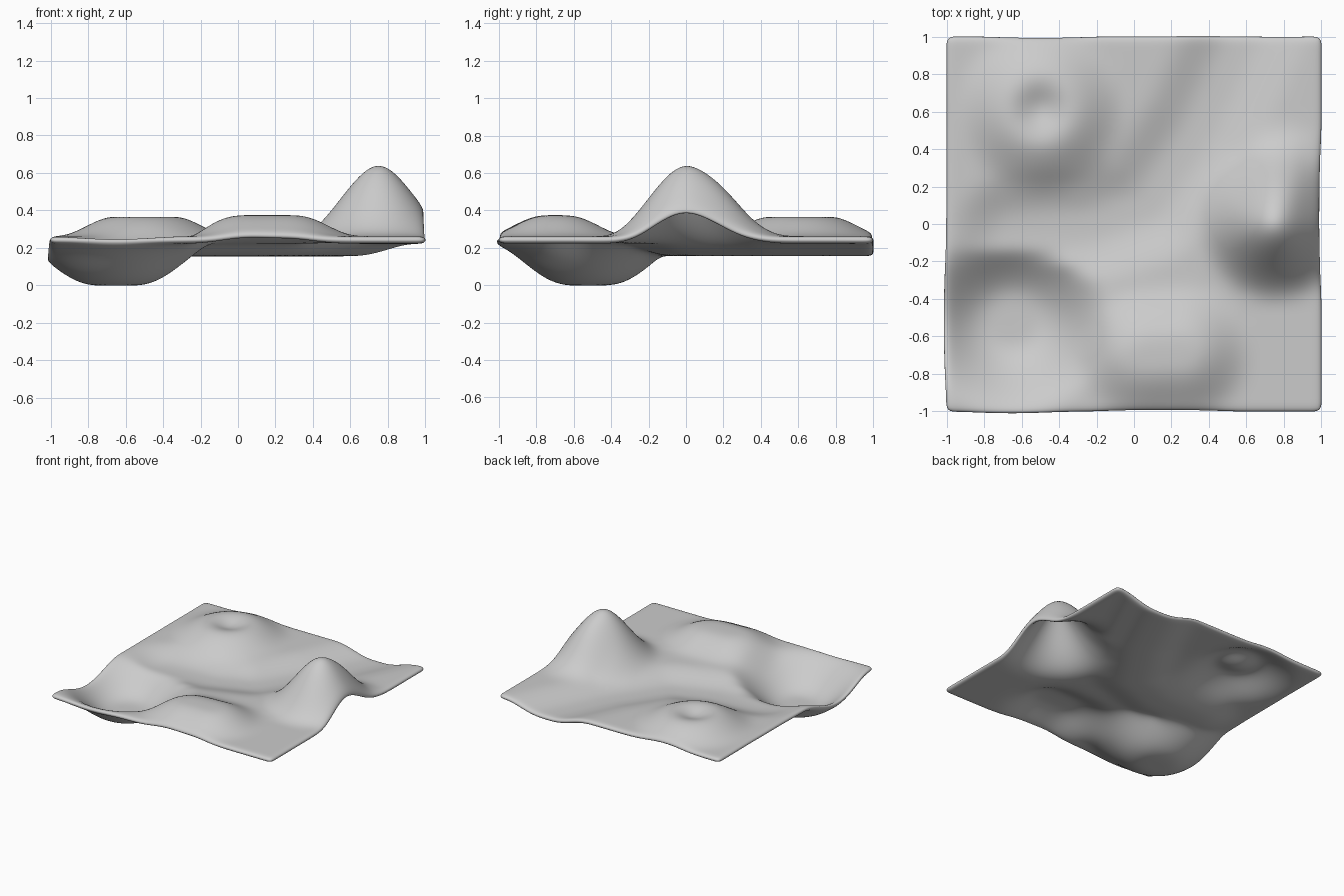
import bpy, bmesh
from math import hypot
from mathutils import Vector

if "Cube" in bpy.data.objects:
    bpy.data.objects.remove(bpy.data.objects["Cube"])

BASE, THICK, DIV = 0.262, 0.04, 28


def fall(d, inner, outer):
    """1 inside inner, smoothly down to 0 at outer."""
    t = min(max((outer - d) / (outer - inner), 0), 1)
    return t * t * (3 - 2 * t)


def seg_dist(p, a, b):
    a, b = Vector(a), Vector(b)
    t = min(max((p - a).dot(b - a) / (b - a).length_squared, 0), 1)
    return (p - a - (b - a) * t).length


VALLEY = [(0.63, 1.1), (0.35, 0.5), (0.08, 0.1), (-0.25, -0.02), (-0.65, -0.05)]


def height(x, y):
    p = Vector((x, y))
    # valley and the deep basin it runs into
    d = min(seg_dist(p, a, b) for a, b in zip(VALLEY, VALLEY[1:]))
    valley = 0.067 * fall(d, 0.06, 0.34)
    basin = 0.224 * fall(hypot((x + 0.65) / 1.05, y + 0.52), 0.12, 0.52)
    low = max(valley, basin)
    # peak with a small shoulder on its north side
    peak = 0.405 * fall(hypot(x - 0.75, y), -0.02, 0.43)
    peak += 0.075 * fall(hypot(x - 0.8, y - 0.28), 0.02, 0.27)
    # crater mound
    r = hypot(x + 0.5, y - 0.61)
    mound = 0.11 * fall(r, 0.16, 0.46) - 0.055 * fall(r, 0.0, 0.17)
    # front hill, stretched to the right
    hill = 0.113 * fall(seg_dist(p, (0.06, -0.7), (0.26, -0.69)), 0.07, 0.38)
    return BASE - low + peak + mound + hill


# terrain sheet
bm = bmesh.new()
bmesh.ops.create_grid(bm, x_segments=DIV, y_segments=DIV, size=1.004)
for v in bm.verts:
    v.co.z = height(v.co.x, v.co.y)
mesh = bpy.data.meshes.new("terrain")
bm.to_mesh(mesh)
bm.free()
mesh.polygons.foreach_set("use_smooth", [True] * len(mesh.polygons))
terrain = bpy.data.objects.new("terrain", mesh)
bpy.context.collection.objects.link(terrain)

# thickness and rounded rim
solid = terrain.modifiers.new("thickness", 'SOLIDIFY')
solid.thickness = THICK
solid.offset = -1
sub = terrain.modifiers.new("smooth", 'SUBSURF')
sub.levels = sub.render_levels = 2
